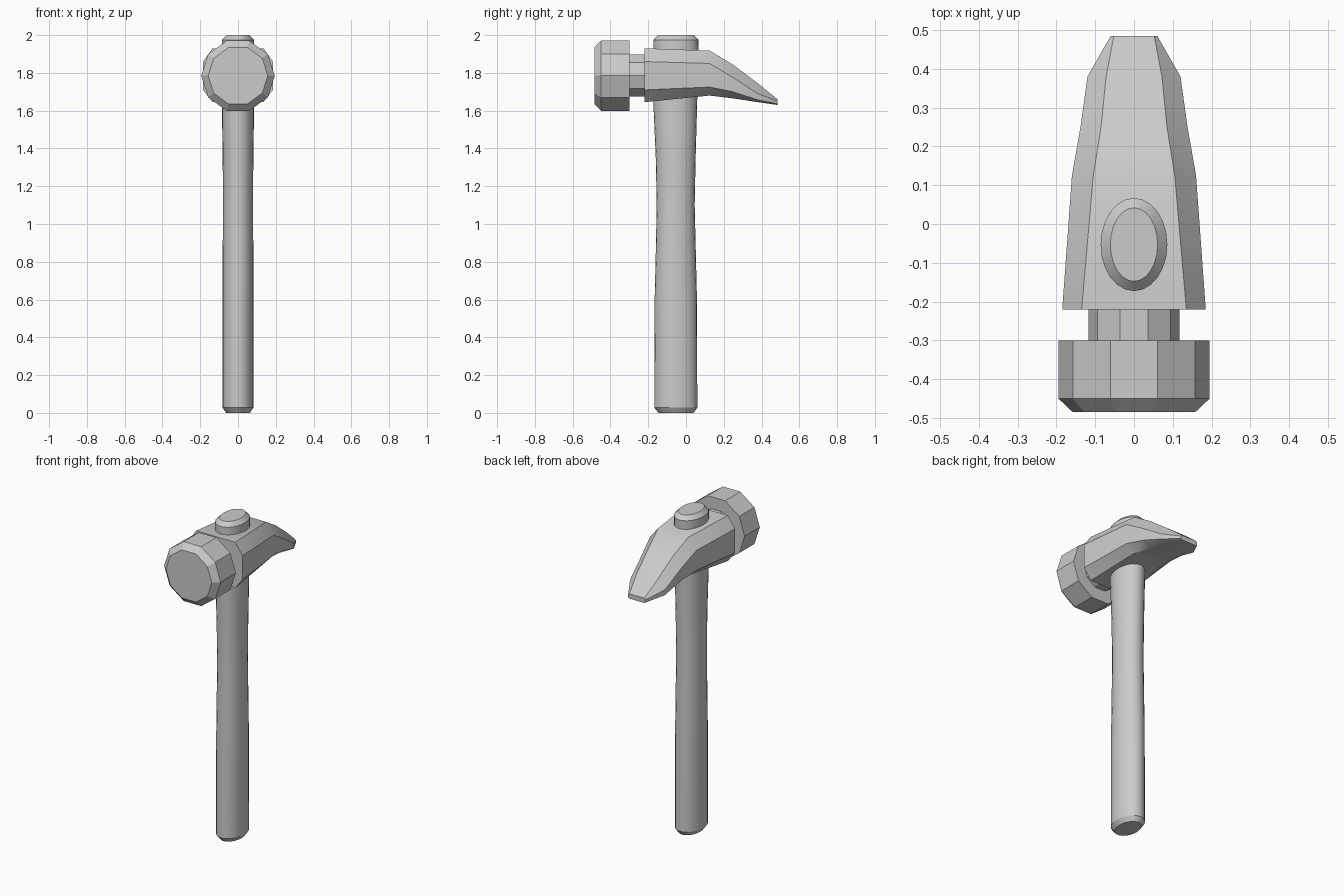
import bpy, bmesh
from math import cos, sin, pi, radians

if "Cube" in bpy.data.objects:
    bpy.data.objects.remove(bpy.data.objects["Cube"])


def loft(name, rings, smooth=None):
    """Skin a list of equal-length point rings and cap both ends."""
    bm = bmesh.new()
    loops = [[bm.verts.new(p) for p in ring] for ring in rings]
    n = len(loops[0])
    for a, b in zip(loops, loops[1:]):
        for i in range(n):
            j = (i + 1) % n
            bm.faces.new((a[i], a[j], b[j], b[i]))
    bm.faces.new(loops[0])
    bm.faces.new(loops[-1])
    bmesh.ops.recalc_face_normals(bm, faces=bm.faces)
    mesh = bpy.data.meshes.new(name)
    bm.to_mesh(mesh)
    bm.free()
    ob = bpy.data.objects.new(name, mesh)
    bpy.context.collection.objects.link(ob)
    if smooth:
        bpy.ops.object.select_all(action='DESELECT')
        ob.select_set(True)
        bpy.context.view_layer.objects.active = ob
        bpy.ops.object.shade_smooth_by_angle(angle=radians(smooth))
    return ob


def handle_ring(z, rx, y0, y1, n=24):
    c, r = (y0 + y1) / 2, (y1 - y0) / 2
    return [(rx * cos(2 * pi * i / n), c + r * sin(2 * pi * i / n), z) for i in range(n)]


def decagon(y, r, z=1.785):
    return [(r * cos(pi * i / 5), y, z + r * sin(pi * i / 5)) for i in range(10)]


def octagon(y, w, t, zb, zl, zu, zt):
    half = [(t, zb), (w, zl), (w, zu), (t, zt)]
    return [(x, y, z) for x, z in half] + [(-x, y, z) for x, z in reversed(half)]


# Oval handle: z, half width, rear y limits
loft("handle", [handle_ring(*s) for s in [
    (0.0, 0.063, -0.145, 0.04),
    (0.028, 0.082, -0.168, 0.06),
    (0.6, 0.082, -0.166, 0.058),
    (0.85, 0.081, -0.160, 0.052),
    (1.1, 0.08, -0.155, 0.046),
    (1.35, 0.081, -0.160, 0.051),
    (1.6, 0.085, -0.171, 0.058),
    (1.75, 0.086, -0.173, 0.062),
    (1.975, 0.086, -0.173, 0.067),
    (2.0, 0.061, -0.148, 0.042)]], 30)

# Ten-sided striking face with chamfer, and its neck
loft("striking_face", [decagon(-0.485, 0.158), decagon(-0.45, 0.195), decagon(-0.30, 0.195)])
loft("neck", [decagon(-0.31, 0.117), decagon(-0.20, 0.117)])

# Head body tapering to the drooping wedge
loft("head_wedge", [octagon(*s) for s in [
    (-0.22, 0.185, 0.135, 1.645, 1.71, 1.86, 1.93),
    (0.125, 0.16, 0.105, 1.68, 1.725, 1.85, 1.918),
    (0.25, 0.138, 0.085, 1.665, 1.70, 1.775, 1.843),
    (0.38, 0.12, 0.072, 1.645, 1.657, 1.69, 1.745),
    (0.485, 0.06, 0.052, 1.63, 1.636, 1.652, 1.66)]], 30)
